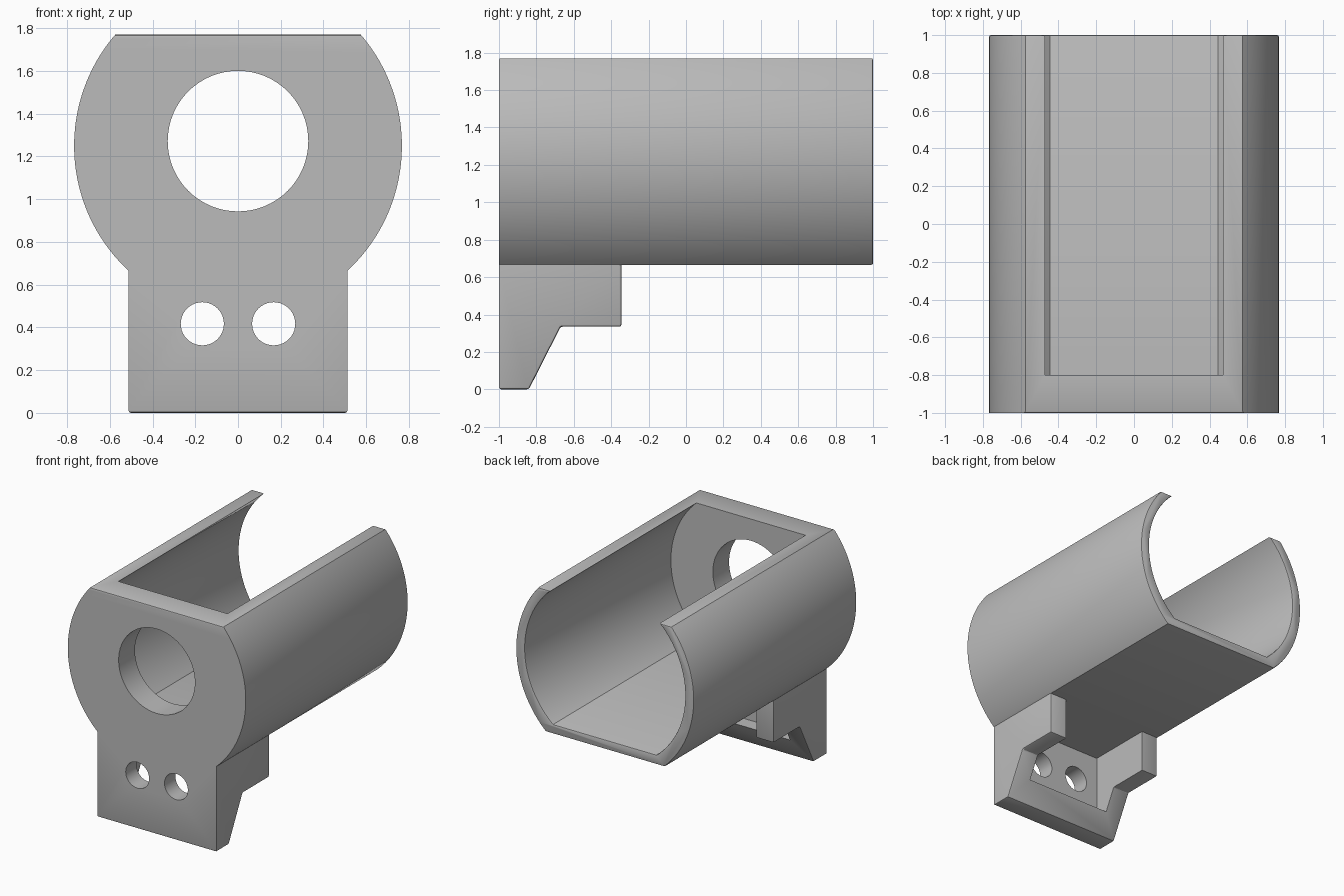
import bpy, bmesh, math
from mathutils import Matrix

cube = bpy.data.objects.get("Cube")
if cube:
    bpy.data.objects.remove(cube, do_unlink=True)

TOP, BASE, FILLET = 1.77, 0.665, 0.012

grey = bpy.data.materials.new("plain grey")
grey.use_nodes = True
grey.diffuse_color = (0.5, 0.5, 0.5, 1)
grey.node_tree.nodes["Principled BSDF"].inputs["Base Color"].default_value = (0.5, 0.5, 0.5, 1)


def finish(name, bm):
    bmesh.ops.recalc_face_normals(bm, faces=bm.faces)
    mesh = bpy.data.meshes.new(name)
    bm.to_mesh(mesh)
    bm.free()
    mesh.materials.append(grey)
    obj = bpy.data.objects.new(name, mesh)
    bpy.context.collection.objects.link(obj)
    return obj


def prism(name, points, start, end, axis="y"):
    """Extrude an (x, z) profile along y, or a (y, z) profile along x."""
    place = (lambda p, d: (p[0], d, p[1])) if axis == "y" else (lambda p, d: (d, p[0], p[1]))
    bm = bmesh.new()
    face = bm.faces.new([bm.verts.new(place(p, start)) for p in points])
    new = bmesh.ops.extrude_face_region(bm, geom=[face])["geom"]
    shift = [v for v in new if isinstance(v, bmesh.types.BMVert)]
    offset = (0, end - start, 0) if axis == "y" else (end - start, 0, 0)
    bmesh.ops.translate(bm, verts=shift, vec=offset)
    return finish(name, bm)


def box(name, x, y, z):
    return prism(name, [(-x, z[0]), (x, z[0]), (x, z[1]), (-x, z[1])], *y)


def barrel(cz, rx, rz, low, high, steps=48):
    """Round profile cut flat at the heights low and high."""
    a, b = math.asin((low - cz) / rz), math.asin((high - cz) / rz)
    angles = [a + (b - a) * i / steps for i in range(steps + 1)]
    side = [(rx * math.cos(t), cz + rz * math.sin(t)) for t in angles]
    return side + [(-x, z) for x, z in reversed(side)]


def drill(name, x, z, r, sides, end):
    ring = [2 * math.pi * i / sides for i in range(sides)]
    return prism(name, [(x + r * math.cos(t), z + r * math.sin(t)) for t in ring], -1.2, end)


def combine(target, other, operation):
    mod = target.modifiers.new("combine", "BOOLEAN")
    mod.object, mod.operation, mod.solver = other, operation, "EXACT"
    graph = bpy.context.evaluated_depsgraph_get()
    graph.update()
    mesh = bpy.data.meshes.new_from_object(target.evaluated_get(graph))
    target.modifiers.clear()
    target.data = mesh
    bpy.data.objects.remove(other, do_unlink=True)


def soften(obj, rule):
    """Round the sharp edges picked by a rule on their two end points."""
    bm = bmesh.new()
    bm.from_mesh(obj.data)
    bmesh.ops.remove_doubles(bm, verts=bm.verts, dist=0.0001)
    edges = [e for e in bm.edges if len(e.link_faces) == 2
             and e.calc_face_angle(0) > 0.5 and rule(e.verts[0].co, e.verts[1].co)]
    bmesh.ops.bevel(bm, geom=edges, offset=FILLET, segments=2, profile=0.5,
                    affect="EDGES", clamp_overlap=True)
    bm.to_mesh(obj.data)
    bm.free()


# Open-topped cradle with a closed front wall
cradle = prism("cradle", barrel(1.25, 0.767, 0.785, BASE, TOP), -1, 1)
cavity = barrel(1.265, 0.69, 0.69, 0.738, TOP)
half = len(cavity) // 2
cavity[half:half] = [(cavity[half - 1][0], TOP + 0.2), (cavity[half][0], TOP + 0.2)]
combine(cradle, prism("cavity_cutter", cavity, -0.8, 1.2), "DIFFERENCE")
soften(cradle, lambda a, b: min(a.y, b.y) > 0.999
       or (max(a.y, b.y) < -0.999 and min(a.z, b.z) > TOP - 0.001))

# Mounting bracket under the front: plate with two stepped cheeks
bracket = prism("bracket", [(-1, 0), (-0.84, 0), (-0.67, 0.335), (-0.345, 0.335),
                            (-0.345, 0.7), (-1, 0.7)], -0.513, 0.513, "x")
soften(bracket, lambda a, b: max(a.y, b.y) > -0.999 and min(a.z, b.z) < 0.69
       or max(a.z, b.z) < 0.001)
combine(bracket, box("pocket_cutter", 0.367, (-0.865, 0), (0.163, 0.9)), "DIFFERENCE")
combine(cradle, bracket, "UNION")

# Large bore and the two screw holes
combine(cradle, drill("bore_cutter", 0, 1.272, 0.329, 64, -0.6), "DIFFERENCE")
for x in (-0.167, 0.167):
    combine(cradle, drill("screw_cutter", x, 0.417, 0.101, 40, -0.6), "DIFFERENCE")

cradle.name = "cradle_with_bracket"
bpy.ops.object.select_all(action="DESELECT")
bpy.context.view_layer.objects.active = cradle
cradle.select_set(True)
bpy.ops.object.shade_smooth_by_angle(angle=math.radians(25))
